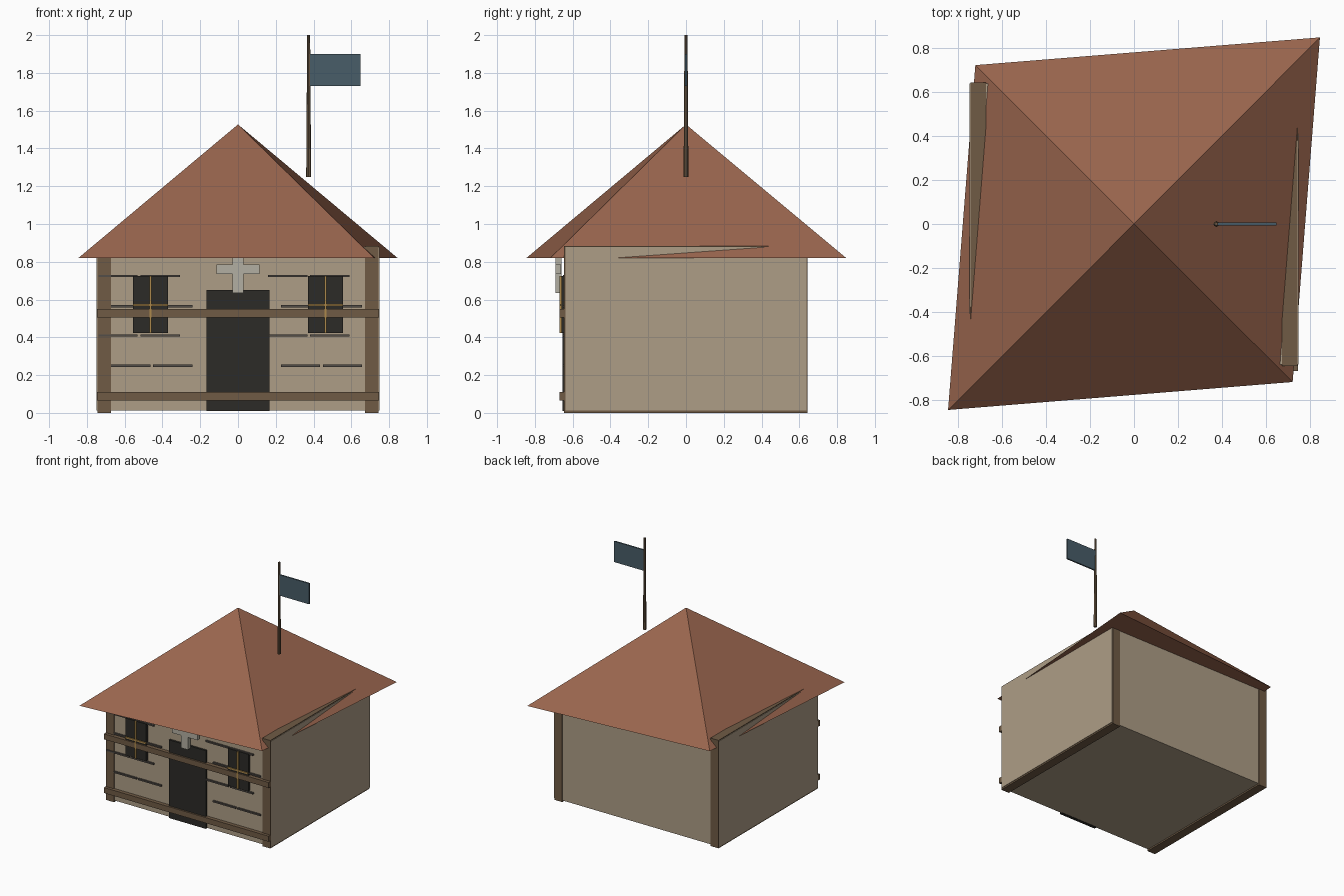
import bpy, bmesh
from mathutils import Vector

if "Cube" in bpy.data.objects:
    bpy.data.objects.remove(bpy.data.objects["Cube"])


def mat(name, rgb):
    m = bpy.data.materials.new(name)
    m.diffuse_color = (*rgb, 1)
    m.use_nodes = True
    m.node_tree.nodes["Principled BSDF"].inputs["Base Color"].default_value = m.diffuse_color
    return m


ROOF = mat("clay_tile", (0.32, 0.13, 0.075))
WALL = mat("plaster", (0.42, 0.34, 0.24))
WOOD = mat("timber", (0.16, 0.105, 0.06))
DARK = mat("dark_opening", (0.025, 0.024, 0.02))
LINE = mat("course_line", (0.085, 0.075, 0.065))
GOLD = mat("window_bar", (0.42, 0.25, 0.07))
PALE = mat("pale_stone", (0.45, 0.43, 0.36))
BLUE = mat("blue_cloth", (0.065, 0.11, 0.14))


def add(name, bm, material):
    me = bpy.data.meshes.new(name)
    bm.to_mesh(me)
    bm.free()
    me.materials.append(material)
    ob = bpy.data.objects.new(name, me)
    bpy.context.collection.objects.link(ob)
    return ob


def box(name, x, y, z, material):
    """Box spanning the (min, max) ranges x, y, z."""
    bm = bmesh.new()
    bmesh.ops.create_cube(bm, size=1)
    for v in bm.verts:
        v.co = [r[0] if c < 0 else r[1] for c, r in zip(v.co, (x, y, z))]
    return add(name, bm, material)


# House body and full-depth end timbers
box("walls", (-0.748, 0.748), (-0.638, 0.638), (0.012, 0.878), WALL)
for s, side in ((-1, "left"), (1, "right")):
    box(f"{side}_end_timber", sorted((s * 0.672, s * 0.744)), (-0.645, 0.642), (0, 0.884), WOOD)

# Skewed hip roof: each slope has its own apex vertex, eave corners are shared
bm = bmesh.new()
corners = [(-0.845, -0.845), (0.721, -0.718), (0.845, 0.848), (-0.721, 0.722)]
eave = [bm.verts.new((x, y, 0.82)) for x, y in corners]
for i in range(4):
    f = bm.faces.new((eave[i], eave[(i + 1) % 4], bm.verts.new((0, 0, 1.527))))
    f.smooth = True
under = [bm.verts.new(v.co) for v in eave]
bm.faces.new(under[::-1])
add("roof", bm, ROOF)

# Front rails
for name, z in (("lower_rail", (0.065, 0.11)), ("upper_rail", (0.505, 0.55))):
    box(name, (-0.746, 0.746), (-0.669, -0.63), z, WOOD)

# Door
box("door", (-0.167, 0.167), (-0.655, -0.63), (0.01, 0.65), DARK)

# Windows with crossed bars
for s, side in ((-1, "left"), (1, "right")):
    c = s * 0.463
    box(f"{side}_window", (c - 0.093, c + 0.093), (-0.66, -0.63), (0.422, 0.726), DARK)
    box(f"{side}_window_upright", (c - 0.006, c + 0.006), (-0.67, -0.65), (0.422, 0.726), GOLD)
    box(f"{side}_window_crossbar", (c - 0.093, c + 0.093), (-0.668, -0.65), (0.565, 0.577), GOLD)

# Staggered course lines either side of the door
for row, z in enumerate((0.25, 0.41, 0.565, 0.725)):
    shift = -0.067 if row % 2 else 0
    for i, x in enumerate((-0.672, -0.449, 0.227, 0.449)):
        box(f"course_line_{row}_{i}", (x + shift, x + shift + 0.208),
            (-0.652, -0.63), (z - 0.006, z + 0.006), LINE)

# Cross above the door
box("cross_upright", (-0.03, 0.03), (-0.692, -0.66), (0.635, 0.885), PALE)
box("cross_arms", (-0.115, 0.115), (-0.69, -0.662), (0.735, 0.786), PALE)

# Flagpole and flag
bm = bmesh.new()
bmesh.ops.create_cone(bm, cap_ends=True, segments=8, radius1=0.013, radius2=0.008, depth=0.75)
bmesh.ops.translate(bm, verts=bm.verts, vec=Vector((0.374, 0, 1.625)))
add("flagpole", bm, WOOD)
box("flag", (0.378, 0.648), (-0.006, 0.006), (1.73, 1.9), BLUE)
